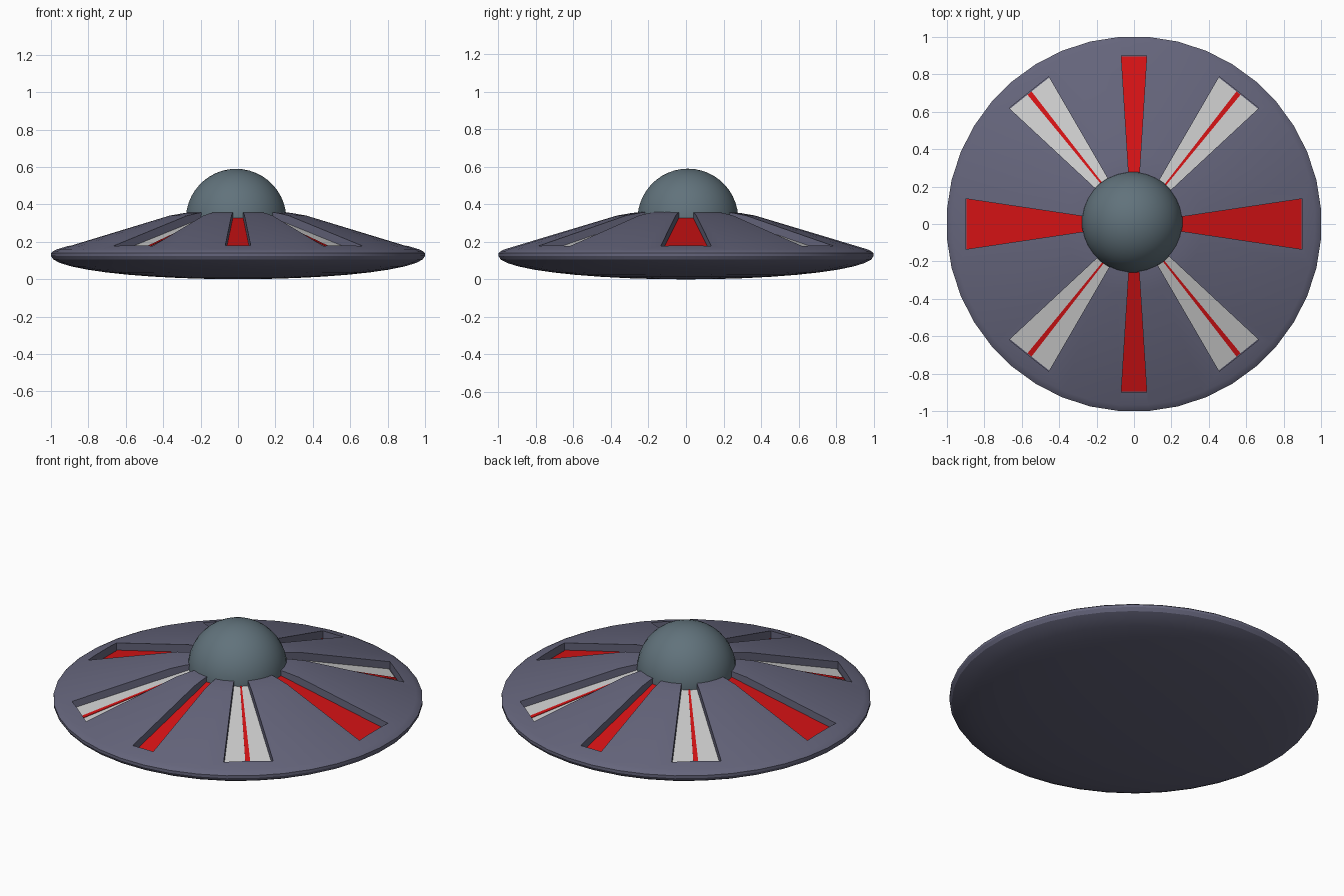
import bpy, bmesh, math

if "Cube" in bpy.data.objects:
    bpy.data.objects.remove(bpy.data.objects["Cube"])

SEGMENTS = 40


def material(name, rgb):
    m = bpy.data.materials.new(name)
    m.diffuse_color = (*rgb, 1)
    m.use_nodes = True
    m.node_tree.nodes["Principled BSDF"].inputs["Base Color"].default_value = m.diffuse_color
    return m


HULL = material("hull_grey", (0.13, 0.13, 0.20))
GLASS = material("dome_grey", (0.12, 0.17, 0.20))
RED = material("red", (0.65, 0.006, 0.007))
WHITE = material("white", (0.6, 0.6, 0.58))


def make_object(name, bm, mat=None):
    bmesh.ops.recalc_face_normals(bm, faces=bm.faces)
    me = bpy.data.meshes.new(name)
    bm.to_mesh(me)
    bm.free()
    ob = bpy.data.objects.new(name, me)
    bpy.context.collection.objects.link(ob)
    if mat:
        me.materials.append(mat)
    return ob


def select(ob):
    bpy.ops.object.select_all(action='DESELECT')
    ob.select_set(True)
    bpy.context.view_layer.objects.active = ob


def lathe(name, profile, n, mat, centre=(0, 0)):
    """Spin an (r, z) profile into a closed solid."""
    bm = bmesh.new()
    rings = []
    for r, z in profile:
        ring = []
        for i in range(n):
            a = 2 * math.pi * (i + 0.5) / n
            ring.append(bm.verts.new((centre[0] + r * math.cos(a),
                                      centre[1] + r * math.sin(a), z)))
        rings.append(ring)
    for lo, hi in zip(rings, rings[1:]):
        for i in range(n):
            j = (i + 1) % n
            bm.faces.new((lo[i], lo[j], hi[j], hi[i]))
    bmesh.ops.remove_doubles(bm, verts=bm.verts, dist=1e-5)
    return make_object(name, bm, mat)


def slope(r):
    """Height of the conical upper hull at radius r."""
    return 0.34 - 0.30 * (r - 0.37)


def add_wedge(bm, angle, r0, r1, w0, w1, low, high):
    """Tapered radial slab that follows the hull slope between two offsets."""
    c, s = math.cos(angle), math.sin(angle)
    corners = [(r0, -w0), (r1, -w1), (r1, w1), (r0, w0)]
    bot, top = [[bm.verts.new((r * c - w * s, r * s + w * c, slope(r) + off))
                 for r, w in corners] for off in (low, high)]
    bm.faces.new(bot[::-1])
    bm.faces.new(top)
    for i in range(4):
        j = (i + 1) % 4
        bm.faces.new((bot[i], bot[j], top[j], top[i]))


# Saucer hull: shallow elliptical belly, rounded rim, conical top
R = 1 / math.cos(math.pi / SEGMENTS)
belly = [(R * math.sin(math.radians(a)), 0.125 * (1 - math.cos(math.radians(a))))
         for a in range(0, 91, 9)]
upper = [(R, 0.14), (0.99, 0.15), (0.97, 0.16), (0.37, 0.34),
         (0.29, 0.354), (0.2, 0.363), (0, 0.367)]
hull = lathe("saucer_hull", belly + upper, SEGMENTS, HULL)

# Radial slots: angle, inner and outer half widths, whether striped
D = 51.4
slots = [(a, 0.026, 0.068, False) for a in (90, 270)]
slots += [(a, 0.035, 0.135, False) for a in (0, 180)]
slots += [(a, 0.035, 0.135, True) for a in (D, 180 - D, 180 + D, 360 - D)]

# Cut the slots into the hull
bm = bmesh.new()
for a, w0, w1, _ in slots:
    add_wedge(bm, math.radians(a), 0.23, 0.9, w0, w1, -0.05, 0.15)
cutter = make_object("slot_cutter", bm)
cutter.hide_render = True
mod = hull.modifiers.new("slots", 'BOOLEAN')
mod.operation = 'DIFFERENCE'
mod.solver = 'EXACT'
mod.object = cutter
select(hull)
bpy.ops.object.modifier_apply(modifier=mod.name)
bpy.data.objects.remove(cutter)
bpy.ops.object.shade_smooth_by_angle(angle=math.radians(20))

# Coloured slot floors and their thin centre stripes
for i, (a, w0, w1, striped) in enumerate(slots):
    bm = bmesh.new()
    add_wedge(bm, math.radians(a), 0.23, 0.895, w0, w1, -0.055, -0.047)
    make_object(f"slot_floor_{i + 1}", bm, WHITE if striped else RED)
    if striped:
        bm = bmesh.new()
        add_wedge(bm, math.radians(a), 0.23, 0.895, 0.004, 0.014, -0.055, -0.044)
        make_object(f"slot_stripe_{i + 1}", bm, RED)

# Cockpit dome, sunk slightly into the hull
angles = [math.radians(-20 + 110 * i / 14) for i in range(15)]
dome_profile = [(0, 0.32 + 0.27 * math.sin(angles[0]))]
dome_profile += [(0.27 * math.cos(t), 0.32 + 0.27 * math.sin(t)) for t in angles]
dome = lathe("cockpit_dome", dome_profile, 32, GLASS, (-0.01, 0.01))
select(dome)
bpy.ops.object.shade_smooth_by_angle(angle=math.radians(30))
